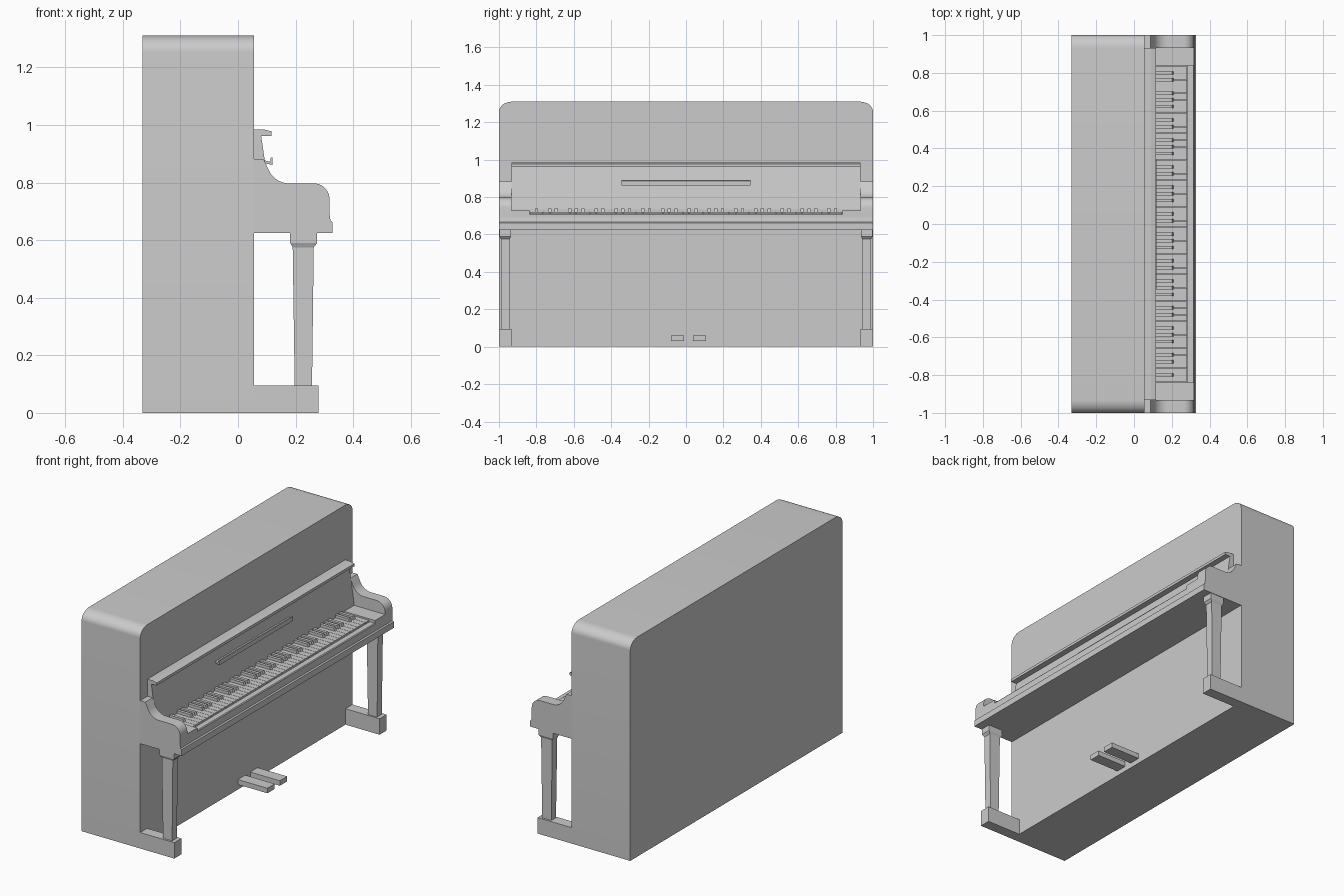
import bpy, bmesh, math
from mathutils import Vector

if "Cube" in bpy.data.objects:
    bpy.data.objects.remove(bpy.data.objects["Cube"])


def finish(name, bm, smooth=False):
    bmesh.ops.recalc_face_normals(bm, faces=bm.faces)
    me = bpy.data.meshes.new(name)
    bm.to_mesh(me)
    bm.free()
    ob = bpy.data.objects.new(name, me)
    bpy.context.collection.objects.link(ob)
    if smooth:
        bpy.ops.object.select_all(action='DESELECT')
        ob.select_set(True)
        bpy.context.view_layer.objects.active = ob
        bpy.ops.object.shade_smooth_by_angle(angle=math.radians(30))
    return ob


def add_prism(bm, pts, axis, lo, hi):
    """Extrude a closed profile: (y,z) along x, or (x,z) along y."""
    place = (lambda p, t: (t, *p)) if axis == 'x' else (lambda p, t: (p[0], t, p[1]))
    face = bm.faces.new([bm.verts.new(place(p, lo)) for p in pts])
    new = bmesh.ops.extrude_face_region(bm, geom=[face])['geom']
    d = Vector((hi - lo, 0, 0)) if axis == 'x' else Vector((0, hi - lo, 0))
    bmesh.ops.translate(bm, vec=d, verts=[v for v in new if isinstance(v, bmesh.types.BMVert)])


def prism(name, pts, axis, lo, hi, smooth=False):
    bm = bmesh.new()
    add_prism(bm, pts, axis, lo, hi)
    return finish(name, bm, smooth)


def rect(x0, x1, z0, z1):
    return [(x0, z0), (x1, z0), (x1, z1), (x0, z1)]


def box(name, x0, x1, y0, y1, z0, z1):
    return prism(name, rect(x0, x1, z0, z1), 'y', y0, y1)


def arc(cx, cz, rx, rz, a0, a1, n=10):
    return [(cx + rx * math.cos(math.radians(a0 + (a1 - a0) * i / n)),
             cz + rz * math.sin(math.radians(a0 + (a1 - a0) * i / n))) for i in range(n + 1)]


def mirror_y(ob):
    m = ob.modifiers.new("mirror", 'MIRROR')
    m.use_axis = (False, True, False)
    return ob


# Main case with rounded top corners
prism("case", [(-1, 0), (1, 0)] + arc(.93, 1.255, .07, .055, 0, 90)
      + arc(-.93, 1.255, .07, .055, 90, 180), 'x', -.332, .055, True)

# Keyboard cheeks with S-shaped top edge
cheek = [(.04, .625), (.318, .625)] + arc(.263, .742, .055, .055, 0, 90) \
    + arc(.178, .875, .078, .078, 270, 205) + [(.092, .875), (.088, .882), (.04, .882)]
mirror_y(prism("cheek", cheek, 'y', .932, 1, True))

# Keybed, key slip, key blocks and front moulding
box("keybed", .04, .315, -.935, .935, .625, .695)
prism("key_slip", [(.282, .69), (.318, .69), (.318, .706), (.314, .711), (.282, .711)],
      'y', -.84, .84)
mirror_y(box("key_block", .1, .318, .838, .935, .69, .728))
prism("front_moulding", [(.31, .625), (.328, .625), (.328, .662), (.321, .668), (.318, .69), (.31, .69)],
      'y', -1, 1)

# Sloping fallboard with ledge on top
prism("fallboard", [(.05, .72), (.114, .72), (.114, .735), (.08, .965), (.05, .965)], 'y', -.932, .932)
prism("top_ledge", [(.05, .962), (.116, .962), (.116, .978), (.09, .984), (.05, .984)], 'y', -.932, .932)

# Music rest with small lip
prism("music_rest", [(.088, .868), (.12, .861), (.12, .887), (.114, .888), (.112, .872), (.088, .878)],
      'y', -.345, .345)

# White and black keys, lowest key is A
COUNT, HALF = 47, .835
W = 2 * HALF / COUNT
white, black = bmesh.new(), bmesh.new()
for i in range(COUNT):
    y = -HALF + i * W
    add_prism(white, rect(.1, .28, .69, .721), 'y', y + .0008, y + W - .0008)
    if i < COUNT - 1 and i % 7 not in (1, 4):
        add_prism(black, [(.1, .715), (.212, .715), (.202, .738), (.1, .738)],
                  'y', y + W - .009, y + W + .009)
finish("white_keys", white)
finish("black_keys", black)


# Legs: stacked tapered square sections on a block foot
def leg():
    bm = bmesh.new()
    rings = [(.09, .197, .257, .022), (.575, .190, .263, .024), (.59, .181, .275, .031),
             (.628, .181, .275, .031)]
    prev = None
    for z, x0, x1, h in rings:
        ring = [bm.verts.new(c) for c in ((x0, .966 - h, z), (x1, .966 - h, z),
                                          (x1, .966 + h, z), (x0, .966 + h, z))]
        if prev:
            for k in range(4):
                bm.faces.new((prev[k], prev[(k + 1) % 4], ring[(k + 1) % 4], ring[k]))
        else:
            bm.faces.new(ring[::-1])
        prev = ring
    bm.faces.new(prev)
    return finish("front_leg", bm)


mirror_y(leg())
mirror_y(box("foot", .04, .28, .934, 1, 0, .095))

# Two pedals
for n, y in (("left_pedal", -.08), ("right_pedal", .037)):
    box(n, .04, .25, y, y + .069, .03, .06)
